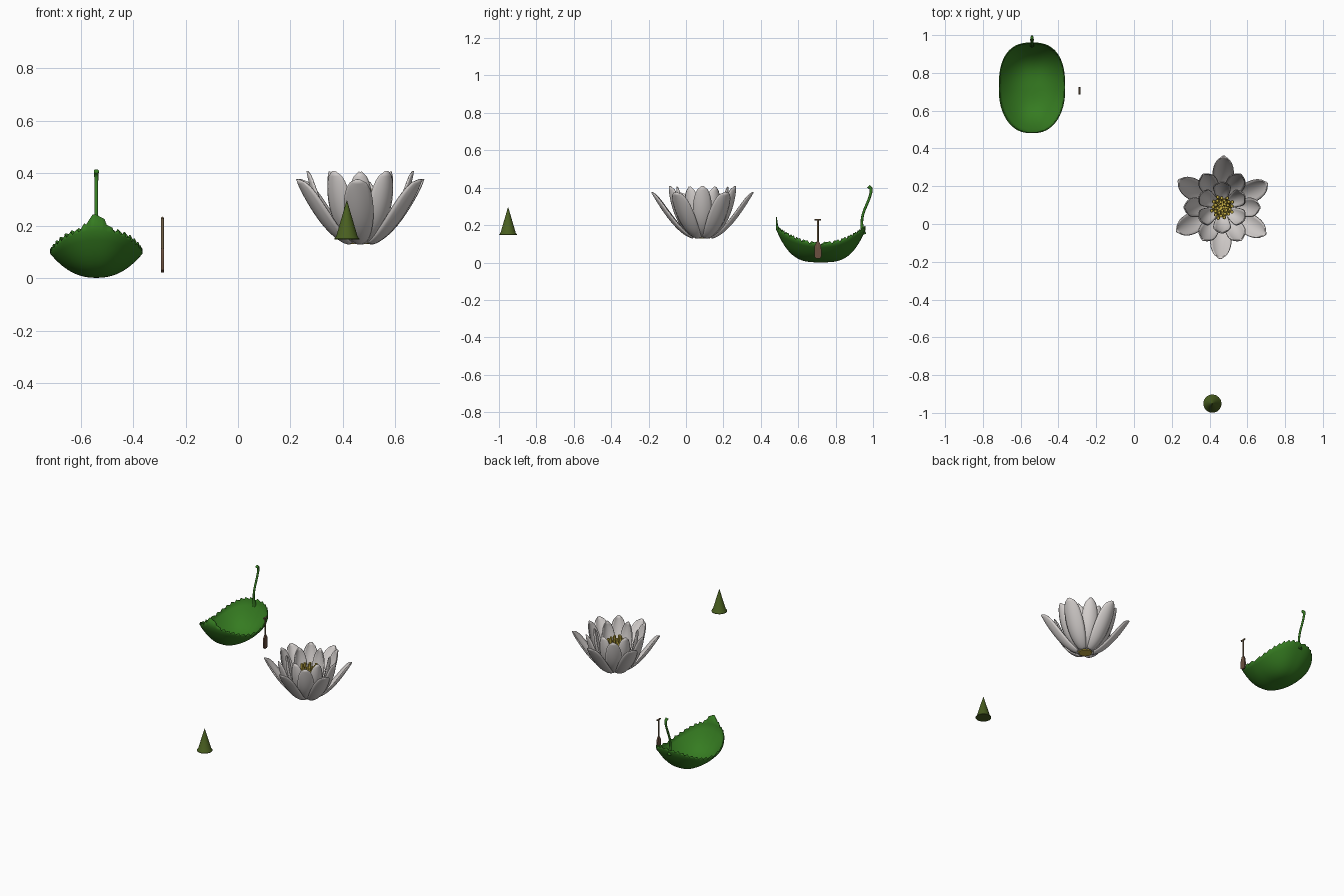
import bpy, math, random
from mathutils import Vector
from mathutils.geometry import interpolate_bezier

if "Cube" in bpy.data.objects:
    bpy.data.objects.remove(bpy.data.objects["Cube"])

random.seed(4)


def mat(name, rgb):
    m = bpy.data.materials.new(name)
    m.diffuse_color = (*rgb, 1)
    m.use_nodes = True
    m.node_tree.nodes["Principled BSDF"].inputs["Base Color"].default_value = m.diffuse_color
    return m


LEAF = mat("leaf green", (0.036, 0.20, 0.015))
HAT = mat("olive green", (0.066, 0.112, 0.014))
PETAL = mat("petal white", (0.67, 0.635, 0.62))
GOLD = mat("stamen yellow", (0.58, 0.44, 0.06))
WOOD = mat("shaft brown", (0.18, 0.125, 0.065))
BLADE = mat("blade brown", (0.145, 0.08, 0.05))


def make(name, verts, faces, material, thick=0, angle=50):
    me = bpy.data.meshes.new(name)
    me.from_pydata(verts, [], faces)
    me.materials.append(material)
    ob = bpy.data.objects.new(name, me)
    bpy.context.collection.objects.link(ob)
    if thick:
        s = ob.modifiers.new("thickness", "SOLIDIFY")
        s.thickness, s.offset = thick, 0
    bpy.ops.object.select_all(action='DESELECT')
    ob.select_set(True)
    bpy.context.view_layer.objects.active = ob
    bpy.ops.object.shade_smooth_by_angle(angle=math.radians(angle))
    return ob


def tube(path, radii, n=10):
    """Closed round tube along a path: returns verts and faces."""
    path = [Vector(p) for p in path]
    verts, faces = [], []
    for i, p in enumerate(path):
        t = (path[min(i + 1, len(path) - 1)] - path[max(i - 1, 0)]).normalized()
        ref = Vector((1, 0, 0)) if abs(t.x) < 0.9 else Vector((0, 1, 0))
        a = t.cross(ref).normalized()
        b = t.cross(a)
        for k in range(n):
            w = 2 * math.pi * k / n
            verts.append(p + radii[i] * (a * math.cos(w) + b * math.sin(w)))
    for i in range(len(path) - 1):
        for k in range(n):
            j = (k + 1) % n
            faces.append((i * n + k, i * n + j, (i + 1) * n + j, (i + 1) * n + k))
    faces.append(tuple(reversed(range(n))))
    faces.append(tuple(range((len(path) - 1) * n, len(path) * n)))
    return verts, faces


# Leaf boat: superellipse bowl, low sides, toothed rim and a pointed front tip
CX, CY, HX, HY = -0.54, 0.721, 0.173, 0.237
N, RINGS = 144, 16
verts, faces = [(CX, CY, 0.004)], []
for i in range(1, RINGS + 2):
    r = min(i / RINGS, 1)
    for k in range(N):
        a = 2 * math.pi * k / N
        c, s = math.cos(a), math.sin(a)
        ox = math.copysign(abs(c) ** 0.78, c)
        oy = math.copysign(abs(s) ** 0.78, s)
        if oy < 0:
            ox *= 1 - 0.12 * oy * oy
        z = (0.09 + 0.085 * oy * oy) * r ** (2.3 + 1.0 * oy * oy) + 0.004
        if i > RINGS:  # teeth and tip
            tip = max(0, 1 - abs(ox) / 0.36) if oy < 0 else 0
            z += 0.003 + 0.014 * (k % 4) / 3 + 0.06 * tip
        verts.append((CX + HX * r * ox, CY + HY * r * oy, z))
for k in range(N):
    j = (k + 1) % N
    faces.append((0, 1 + k, 1 + j))
    for i in range(RINGS):
        b = 1 + i * N
        faces.append((b + k, b + N + k, b + N + j, b + j))
make("leaf_boat", verts, faces, LEAF, 0.006)

# Curling stem at the back of the leaf
ctrl = [(0.95, 0.15), (0.92, 0.25), (0.965, 0.29), (0.985, 0.36)]
stem = interpolate_bezier(*[Vector((CX, y, z)) for y, z in ctrl], 10)
stem += [Vector((CX, y, z)) for y, z in ((0.99, 0.38), (0.988, 0.396), (0.975, 0.407))]
v, f = tube(stem, [0.014, 0.009] + [0.007] * 8 + [0.008, 0.009, 0.01])
make("leaf_stem", v, f, LEAF)

# Paddle: shaft, cross handle and flat blade
PX, PY = -0.288, 0.705
v, f = tube([(PX, PY, 0.08), (PX, PY, 0.228)], [0.0055] * 2)
make("paddle_shaft", v, f, WOOD)
v, f = tube([(PX, PY - 0.018, 0.229), (PX, PY + 0.018, 0.229)], [0.005] * 2)
make("paddle_handle", v, f, WOOD)
half = [(0.01, 0.022), (0.018, 0.03), (0.019, 0.06), (0.017, 0.09), (0.006, 0.112)]
outline = half + [(-y, z) for y, z in reversed(half)]
n = len(outline)
v = [(PX + dx, PY + y, z) for dx in (-0.005, 0.005) for y, z in outline]
f = [tuple(reversed(range(n))), tuple(range(n, 2 * n))]
f += [(k, (k + 1) % n, n + (k + 1) % n, n + k) for k in range(n)]
make("paddle_blade", v, f, BLADE, angle=30)

# Flower: three rings of six cupped petals
FX, FY = 0.466, 0.088


def petal(name, ang, ctrl, half_width, cup):
    steps, cols = 20, 9
    path = interpolate_bezier(*[Vector((r, 0, z)) for r, z in ctrl], steps)
    verts, faces = [], []
    out = Vector((math.cos(ang), math.sin(ang), 0))
    side = Vector((-out.y, out.x, 0))
    up = Vector((0, 0, 1))
    for i, p in enumerate(path):
        t = i / (steps - 1)
        d = (path[min(i + 1, steps - 1)] - path[max(i - 1, 0)]).normalized()
        normal = out * -d.z + up * d.x
        w = 0.42 + 0.58 * math.sin(math.pi / 2 * min(1, t / 0.6))
        w *= math.sqrt(max(0.01, 1 - max(0, (t - 0.58) / 0.42) ** 2.5))
        for k in range(cols):
            u = 2 * k / (cols - 1) - 1
            verts.append(Vector((FX, FY, 0)) + out * p.x + up * p.z
                         + side * (u * w * half_width) + normal * (cup * u * u * w))
    for i in range(steps - 1):
        for k in range(cols - 1):
            a = i * cols + k
            faces.append((a, a + 1, a + cols + 1, a + cols))
    make(name, verts, faces, PETAL, 0.006)


RINGS_OF_PETALS = [
    ("outer_petal", 28, [(0.05, 0.13), (0.13, 0.15), (0.21, 0.27), (0.272, 0.376)], 0.055, 0.022),
    ("middle_petal", 0, [(0.04, 0.135), (0.13, 0.16), (0.18, 0.28), (0.202, 0.408)], 0.05, 0.02),
    ("inner_petal", 30, [(0.03, 0.135), (0.10, 0.17), (0.14, 0.28), (0.135, 0.405)], 0.045, 0.02),
]
for name, start, ctrl, hw, cup in RINGS_OF_PETALS:
    for k in range(6):
        petal(f"{name}_{k + 1}", math.radians(start + 60 * k), ctrl, hw, cup)

# Flower heart and its cluster of stamens
v, f = tube([(FX, FY, z) for z in (0.129, 0.15, 0.2, 0.24)], [0.04, 0.05, 0.05, 0.04], 20)
make("flower_heart", v, f, GOLD)
verts, faces = [], []
for k in range(30):
    a, r = k * 2.4, 0.062 * math.sqrt((k + 0.5) / 30)
    c, s = math.cos(a), math.sin(a)
    top = random.uniform(0.30, 0.35)
    pts = [(FX + c * r * q, FY + s * r * q, z)
           for q, z in ((0.5, 0.2), (0.9, 0.27), (1, top - 0.025), (1, top))]
    v, f = tube(pts, [0.004, 0.006, 0.010, 0.008], 6)
    base = len(verts)
    verts += v
    faces += [tuple(base + x for x in face) for face in f]
make("stamens", verts, faces, GOLD)

# Pointed leaf hat with a thin brim
v, f = tube([(0.415, -0.951, z) for z in (0.147, 0.150, 0.158, 0.295)],
            [0.048, 0.048, 0.041, 0.001], 32)
make("pointed_hat", v, f, HAT, angle=40)
